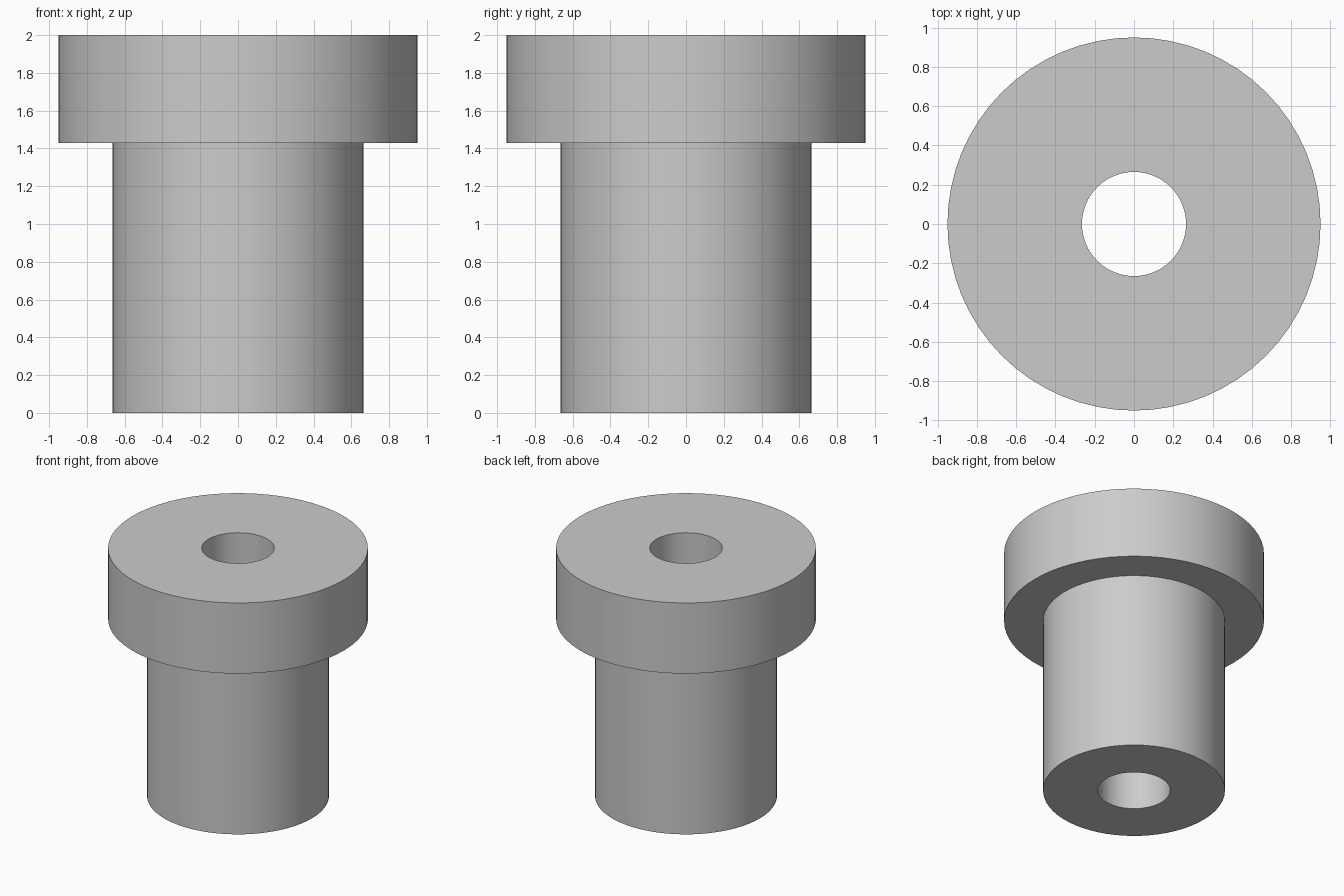
import bpy
import bmesh
import math

cube = bpy.data.objects.get("Cube")
if cube:
    bpy.data.objects.remove(cube, do_unlink=True)

SEGMENTS = 64
BORE, SHAFT, FLANGE = 0.265, 0.665, 0.95
STEP, TOP = 1.43, 2.0

# Plain grey material
grey = bpy.data.materials.new("grey")
grey.use_nodes = True
colour = (0.6, 0.6, 0.6, 1)
grey.diffuse_color = colour
grey.node_tree.nodes["Principled BSDF"].inputs["Base Color"].default_value = colour

# Closed half-section of the bushing: (radius, height)
section = [(BORE, 0), (SHAFT, 0), (SHAFT, STEP),
           (FLANGE, STEP), (FLANGE, TOP), (BORE, TOP)]

# Revolve the section around z
bm = bmesh.new()
rings = []
for i in range(SEGMENTS):
    a = math.tau * i / SEGMENTS
    rings.append([bm.verts.new((r * math.cos(a), r * math.sin(a), z))
                  for r, z in section])
for i, ring in enumerate(rings):
    following = rings[(i + 1) % SEGMENTS]
    for j in range(len(section)):
        k = (j + 1) % len(section)
        bm.faces.new((ring[j], following[j], following[k], ring[k]))
bmesh.ops.recalc_face_normals(bm, faces=bm.faces)

mesh = bpy.data.meshes.new("flanged_bushing")
bm.to_mesh(mesh)
bm.free()
mesh.materials.append(grey)

bushing = bpy.data.objects.new("flanged_bushing", mesh)
bpy.context.collection.objects.link(bushing)

# Smooth round walls with crisp rims
bpy.ops.object.select_all(action='DESELECT')
bushing.select_set(True)
bpy.context.view_layer.objects.active = bushing
bpy.ops.object.shade_smooth_by_angle(angle=math.radians(30))
